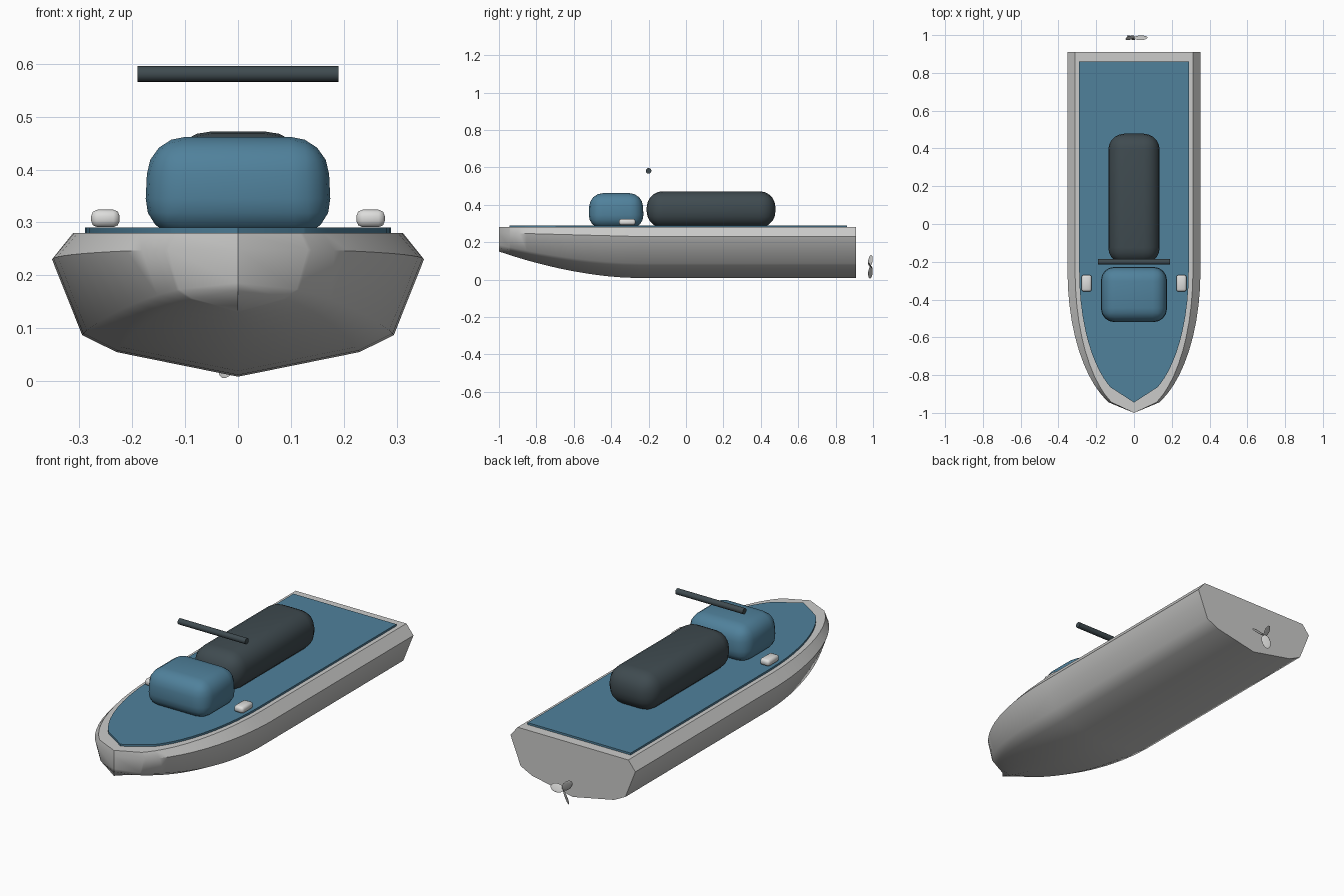
import bpy, bmesh, math
from mathutils import Matrix, Vector

if "Cube" in bpy.data.objects:
    bpy.data.objects.remove(bpy.data.objects["Cube"], do_unlink=True)


def material(name, rgb):
    m = bpy.data.materials.new(name)
    m.use_nodes = True
    m.diffuse_color = (*rgb, 1)
    m.node_tree.nodes["Principled BSDF"].inputs["Base Color"].default_value = (*rgb, 1)
    return m


GREY = material("light grey", (0.6, 0.6, 0.59))
BLUE = material("sea blue", (0.08, 0.22, 0.33))
DARK = material("charcoal", (0.05, 0.07, 0.08))
WHITE = material("lamp white", (0.72, 0.72, 0.71))


def finish(name, bm, mat, angle=45):
    bmesh.ops.remove_doubles(bm, verts=bm.verts, dist=1e-5)
    bmesh.ops.recalc_face_normals(bm, faces=bm.faces)
    mesh = bpy.data.meshes.new(name)
    bm.to_mesh(mesh)
    bm.free()
    mesh.materials.append(mat)
    obj = bpy.data.objects.new(name, mesh)
    bpy.context.collection.objects.link(obj)
    bpy.ops.object.select_all(action="DESELECT")
    obj.select_set(True)
    bpy.context.view_layer.objects.active = obj
    bpy.ops.object.shade_smooth_by_angle(angle=math.radians(angle))
    return obj


def rounded_box(name, lo, hi, radius, mat, taper=1.0, segments=4):
    lo, hi = Vector(lo), Vector(hi)
    bm = bmesh.new()
    bmesh.ops.create_cube(bm, size=1)
    for v in bm.verts:
        k = taper if v.co.z > 0 else 1
        v.co = (lo + hi) / 2 + Vector((v.co.x * k, v.co.y * k, v.co.z)) * (hi - lo)
    bmesh.ops.bevel(bm, geom=bm.edges[:], offset=radius, segments=segments,
                    profile=0.5, affect="EDGES", clamp_overlap=True)
    return finish(name, bm, mat, 60)


def taper_at(y, length):
    """Half-width factor along the boat: full aft, elliptical toward the bow."""
    t = max(0, (-0.25 - y) / length)
    return math.sqrt(max(0, 1 - t * t))


# Hull: one V-bottom half section, swept and narrowed toward the stem
SECTION = [(0, 0.0), (0.23, 0.21), (0.295, 0.355), (0.352, 1.0)]


def station(y):
    t = max(0, (-0.25 - y) / 0.75)
    w = taper_at(y, 0.75)
    keel = 0.008 + 0.142 * t ** 1.8
    knuckle = 0.23 + 0.02 * t
    half = [(x * w, keel + f * (knuckle - keel)) for x, f in SECTION]
    half.append((0.312 * w, 0.28))
    ring = half + [(-x, z) for x, z in reversed(half[1:])]
    return [(x, y, z) for x, z in ring]


bm = bmesh.new()
stations = [0.91, -0.25] + [-0.25 - 0.695 * math.sin(i / 12 * math.pi / 2) for i in range(1, 13)] + [-1.0]
rings = [[bm.verts.new(p) for p in station(y)] for y in stations]
count = len(rings[0])
for a, b in zip(rings, rings[1:]):
    for i in range(count):
        j = (i + 1) % count
        bm.faces.new((a[i], a[j], b[j], b[i]))
bm.faces.new(rings[0])
bmesh.ops.dissolve_degenerate(bm, dist=1e-5, edges=bm.edges[:])
finish("hull", bm, GREY)

# Deck panel: thin plate following the gunwale, pointed at the bow
side = [(0.29, 0.86)]
for i in range(13):
    y = -0.25 - 0.615 * math.sin(i / 12 * math.pi / 2)
    side.append((0.29 * taper_at(y, 0.68), y))
outline = side + [(0, -0.945)] + [(-x, y) for x, y in reversed(side)]
bm = bmesh.new()
base = bm.faces.new([bm.verts.new((x, y, 0.276)) for x, y in outline])
top = bmesh.ops.extrude_face_region(bm, geom=[base])["geom"]
bmesh.ops.translate(bm, vec=(0, 0, 0.014), verts=[g for g in top if isinstance(g, bmesh.types.BMVert)])
finish("deck", bm, BLUE)

# Console and long saddle seat
rounded_box("console", (-0.178, -0.522, 0.275), (0.178, -0.225, 0.462), 0.07, BLUE, 0.95)
rounded_box("seat", (-0.136, -0.21, 0.278), (0.136, 0.478, 0.472), 0.085, DARK, segments=5)

# Handlebar
bm = bmesh.new()
bmesh.ops.create_cone(bm, cap_ends=True, segments=16, radius1=0.015, radius2=0.015, depth=0.38,
                      matrix=Matrix.Translation((0, -0.2, 0.581)) @ Matrix.Rotation(math.pi / 2, 4, "Y"))
finish("handlebar", bm, DARK)

# Deck lamps
for name, s in (("left_lamp", 1), ("right_lamp", -1)):
    rounded_box(name, (s * 0.251 - 0.027, -0.358, 0.291), (s * 0.251 + 0.027, -0.27, 0.324),
                0.012, WHITE, segments=2)

# Propeller: three pitched petal blades
bm = bmesh.new()
for degrees in (5, 125, 245):
    place = (Matrix.Translation((0, 0.986, 0.071)) @ Matrix.Rotation(-math.radians(degrees), 4, "Y")
             @ Matrix.Translation((0.036, 0, 0)) @ Matrix.Rotation(math.radians(35), 4, "X")
             @ Matrix.Diagonal((0.036, 0.003, 0.021, 1)))
    bmesh.ops.create_uvsphere(bm, u_segments=12, v_segments=8, radius=1, matrix=place)
finish("propeller", bm, GREY)
